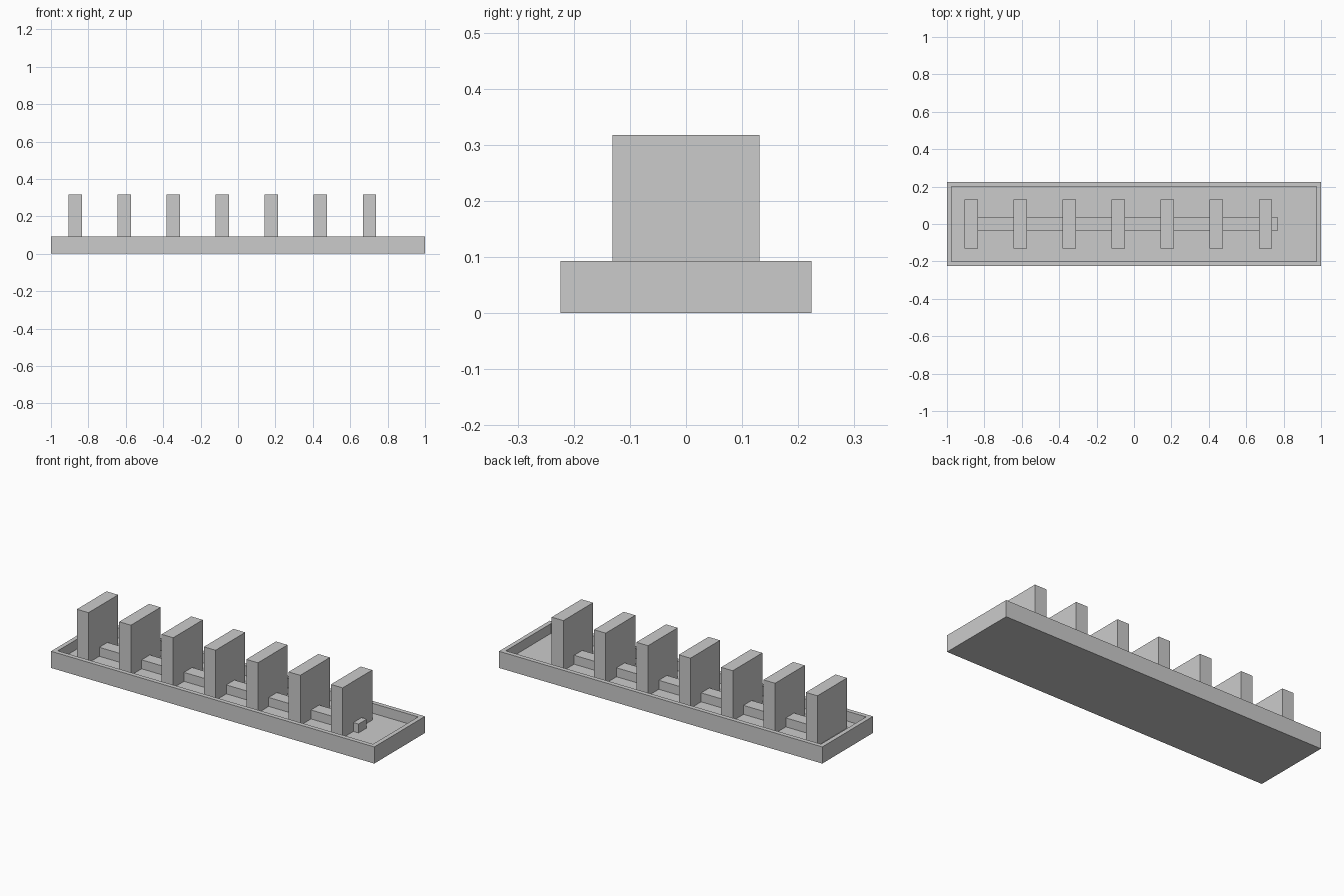
import bpy
import bmesh

cube = bpy.data.objects.get("Cube")
if cube:
    bpy.data.objects.remove(cube, do_unlink=True)

# One plain grey for every part
grey = bpy.data.materials.new("plain grey")
grey.use_nodes = True
colour = (0.6, 0.6, 0.6, 1)
grey.diffuse_color = colour
grey.node_tree.nodes["Principled BSDF"].inputs["Base Color"].default_value = colour

FLOOR, RIM, TOP = 0.038, 0.093, 0.318
WALL = 0.035


def box(name, low, high):
    """Add a box spanning two opposite corners."""
    bm = bmesh.new()
    bmesh.ops.create_cube(bm, size=1)
    for v in bm.verts:
        v.co = [lo if c < 0 else hi for c, lo, hi in zip(v.co, low, high)]
    mesh = bpy.data.meshes.new(name)
    bm.to_mesh(mesh)
    bm.free()
    mesh.materials.append(grey)
    obj = bpy.data.objects.new(name, mesh)
    bpy.context.collection.objects.link(obj)
    return obj


# Shallow tray: inset the top face and push it down to the floor
tray = box("tray", (-1, -0.224, 0), (1, 0.224, RIM))
bm = bmesh.new()
bm.from_mesh(tray.data)
bm.normal_update()
top = max(bm.faces, key=lambda f: f.calc_center_median().z)
bmesh.ops.inset_region(bm, faces=[top], thickness=WALL)
well = bmesh.ops.extrude_discrete_faces(bm, faces=[top])["faces"][0]
for v in well.verts:
    v.co.z = FLOOR
bm.to_mesh(tray.data)
bm.free()

# Row of upright slabs
FIRST, STEP, HALF = -0.869, 0.262, 0.036
for i in range(7):
    x = FIRST + i * STEP
    box(f"slab_{i + 1}", (x - HALF, -0.131, FLOOR), (x + HALF, 0.131, TOP))

# Low rail linking the slabs, poking out past the last one
box("rail", (FIRST, -HALF, FLOOR), (0.771, HALF, 0.088))
